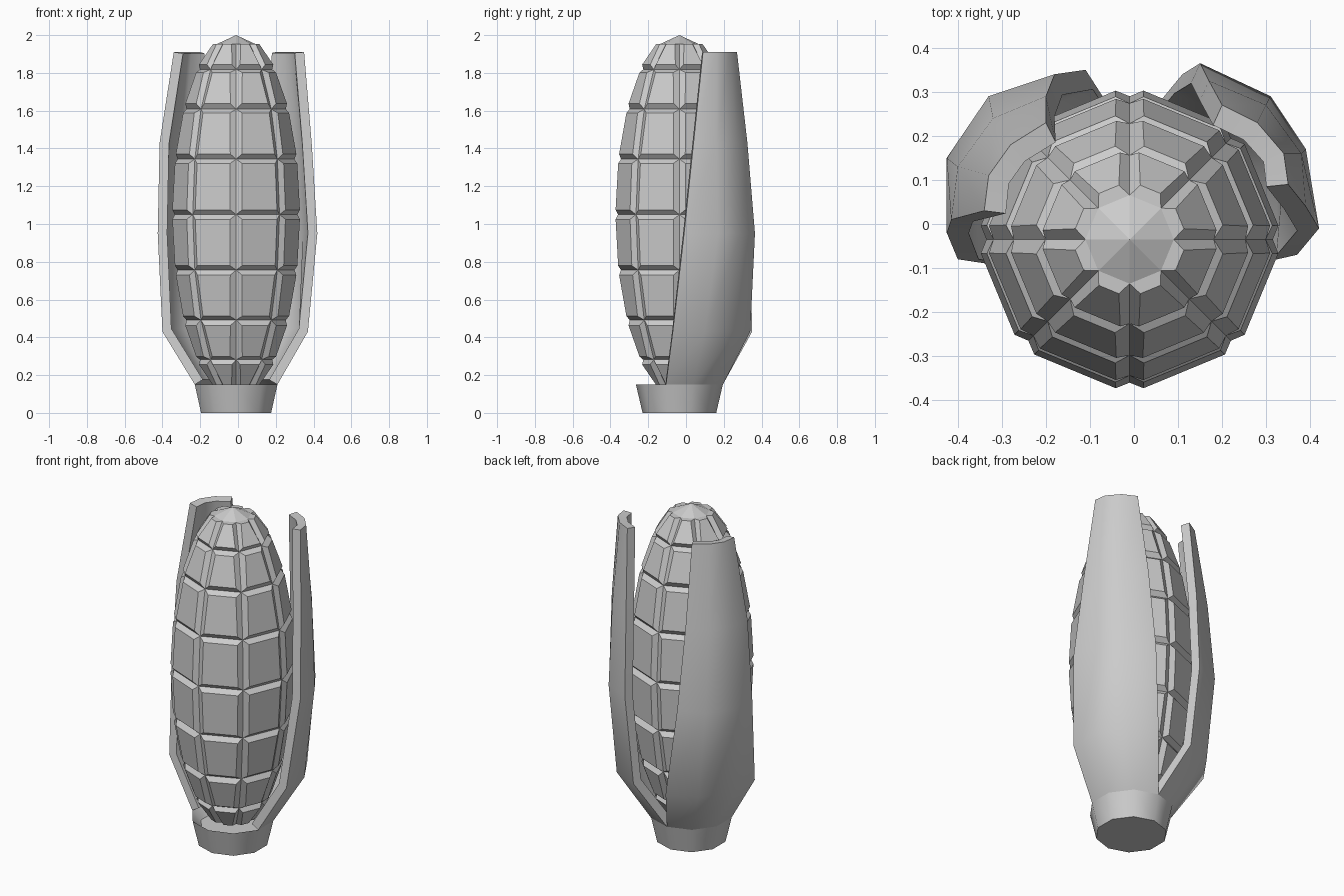
import bpy, bmesh, math
from mathutils import Matrix

if "Cube" in bpy.data.objects:
    bpy.data.objects.remove(bpy.data.objects["Cube"])

CX, CY = -0.01, -0.035


def make_object(name, bm):
    mesh = bpy.data.meshes.new(name)
    bm.to_mesh(mesh)
    bm.free()
    ob = bpy.data.objects.new(name, mesh)
    bpy.context.collection.objects.link(ob)
    return ob


def smooth(ob, deg):
    bpy.ops.object.select_all(action='DESELECT')
    ob.select_set(True)
    bpy.context.view_layer.objects.active = ob
    bpy.ops.object.shade_smooth_by_angle(angle=math.radians(deg))


# Cob: stretched 8 x 10 sphere, every quad raised into a kernel
bm = bmesh.new()
bmesh.ops.create_uvsphere(bm, u_segments=8, v_segments=10, radius=1)
bmesh.ops.transform(bm, verts=bm.verts[:],
                    matrix=Matrix.Translation((CX, CY, 1.05)) @ Matrix.Diagonal((0.325, 0.325, 0.95, 1)))
bm.normal_update()
quads = [f for f in bm.faces if len(f.verts) == 4]
# rows near the tips get a narrower groove
tips = [f for f in quads if abs(f.calc_center_median().z - 1.05) > 0.8]
body = [f for f in quads if abs(f.calc_center_median().z - 1.05) <= 0.8]
for faces, t in ((tips, 0.022), (body, 0.034)):
    bmesh.ops.inset_individual(bm, faces=faces, thickness=t, depth=0.025)
make_object("cob", bm)

# Stem cup: 10-sided, flared, with a sunken top
bm = bmesh.new()
bmesh.ops.create_cone(bm, cap_ends=True, segments=10, radius1=0.195, radius2=0.23, depth=0.15)
rim = max(bm.verts, key=lambda v: v.co.xy.length).co
a0 = math.atan2(rim.y, rim.x)
bmesh.ops.rotate(bm, verts=bm.verts[:], matrix=Matrix.Rotation(math.pi / 2 - a0, 3, 'Z'))
bmesh.ops.translate(bm, verts=bm.verts[:], vec=(CX, CY, 0.075))
bm.normal_update()
top = [f for f in bm.faces if f.normal.z > 0.9]
bmesh.ops.inset_region(bm, faces=top, thickness=0.05)
bmesh.ops.translate(bm, verts=top[0].verts[:], vec=(0, 0, -0.05))
smooth(make_object("stem_cup", bm), 40)

# Husk leaves: rows of four points from front edge to back edge, rising from the cup rim
LEVELS = (0.15, 0.43, 0.95, 1.43, 1.91)
RIGHT = (((.37, -.07), (.37, .10), (.27, .27), (.11, .34)),
         ((.42, -.01), (.39, .17), (.31, .29), (.15, .365)),
         ((.39, .04), (.38, .16), (.30, .27), (.17, .325)),
         ((.35, .09), (.34, .16), (.28, .23), (.20, .27)))
LEFT = (((-.40, -.08), (-.40, .11), (-.28, .28), (-.11, .35)),
        ((-.425, -.02), (-.425, .15), (-.33, .29), (-.18, .34)),
        ((-.415, .01), (-.40, .13), (-.32, .24), (-.20, .29)),
        ((-.34, .03), (-.33, .11), (-.28, .18), (-.20, .23)))


def leaf(name, rows, side):
    base = [(CX + side * 0.23 * math.cos(math.radians(a)), CY + 0.23 * math.sin(math.radians(a)))
            for a in (-18, 18, 54, 90)]
    bm = bmesh.new()
    grid = [[bm.verts.new((x, y, z)) for x, y in row] for row, z in zip([base, *rows], LEVELS)]
    for lo, hi in zip(grid, grid[1:]):
        for i in range(3):
            q = [lo[i], lo[i + 1], hi[i + 1], hi[i]]
            bm.faces.new(q if side > 0 else q[::-1])
    bm.normal_update()
    ob = make_object(name, bm)
    mod = ob.modifiers.new("thickness", 'SOLIDIFY')
    mod.thickness = 0.05
    mod.offset = -1
    bpy.context.view_layer.objects.active = ob
    ob.select_set(True)
    bpy.ops.object.modifier_apply(modifier=mod.name)
    smooth(ob, 40)


leaf("husk_leaf_right", RIGHT, 1)
leaf("husk_leaf_left", LEFT, -1)
